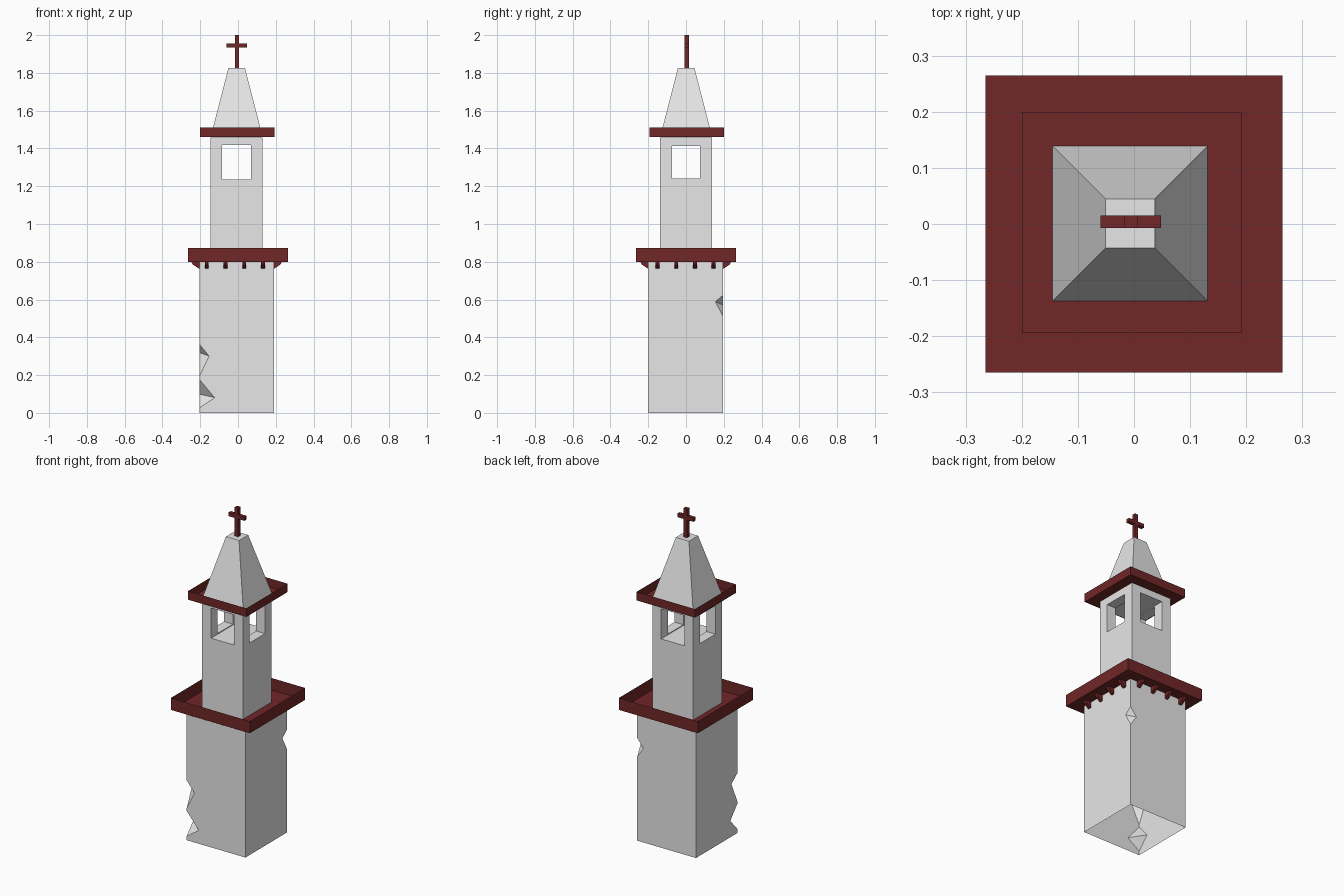
import bpy, bmesh
from mathutils import Vector

cube = bpy.data.objects.get("Cube")
if cube:
    bpy.data.objects.remove(cube)


def material(name, rgb):
    m = bpy.data.materials.new(name)
    m.use_nodes = True
    m.diffuse_color = (*rgb, 1)
    m.node_tree.nodes["Principled BSDF"].inputs["Base Color"].default_value = (*rgb, 1)
    return m


STONE = material("grey stone", (0.8, 0.8, 0.8))
TRIM = material("dark red trim", (0.165, 0.02, 0.021))


def make(name, bm, mat):
    bmesh.ops.recalc_face_normals(bm, faces=bm.faces)
    mesh = bpy.data.meshes.new(name)
    bm.to_mesh(mesh)
    bm.free()
    obj = bpy.data.objects.new(name, mesh)
    bpy.context.collection.objects.link(obj)
    mesh.materials.append(mat)
    return obj


def box(name, lo, hi, mat, skip=()):
    """Box between two corners; skip lists caps (+1 top, -1 bottom) left open."""
    bm = bmesh.new()
    bmesh.ops.create_cube(bm, size=1)
    for v in bm.verts:
        v.co = [lo[i] if v.co[i] < 0 else hi[i] for i in range(3)]
    open_caps(bm, skip, lo[2], hi[2])
    return make(name, bm, mat)


def open_caps(bm, skip, bottom, top):
    bm.normal_update()
    levels = [top if s > 0 else bottom for s in skip]
    caps = [f for f in bm.faces if any(
        all(abs(v.co.z - z) < 1e-4 for v in f.verts) for z in levels)]
    bmesh.ops.delete(bm, geom=caps, context="FACES")


def cut(obj, cutters):
    """Subtract the cutters, then discard them."""
    for c in cutters:
        mod = obj.modifiers.new("cut", "BOOLEAN")
        mod.operation, mod.solver, mod.object = "DIFFERENCE", "EXACT", c
        c.hide_render = True
    graph = bpy.context.evaluated_depsgraph_get()
    mesh = bpy.data.meshes.new_from_object(obj.evaluated_get(graph))
    obj.modifiers.clear()
    obj.data = mesh
    for c in cutters:
        bpy.data.objects.remove(c)


def chip(corner, bottom, mid, top, reach_x, reach_y):
    """Faceted wedge that breaks a piece off a vertical corner."""
    cx, cy = corner
    sx, sy = (1 if cx > 0 else -1), (1 if cy > 0 else -1)
    e = 0.003
    ox, oy = cx + sx * e, cy + sy * e
    points = [(ox, oy, bottom), (ox, oy, top),
              (cx - sx * reach_x, oy, mid), (ox, cy - sy * reach_y, mid + 0.02),
              (cx + sx * 0.1, cy + sy * 0.1, mid)]
    bm = bmesh.new()
    for p in points:
        bm.verts.new(p)
    bmesh.ops.convex_hull(bm, input=bm.verts)
    return make("chip_cutter", bm, STONE)


# Lower shaft with broken corners, open underneath
front, back = (-0.205, -0.2), (0.19, 0.197)
shaft = box("lower_shaft", (*front, 0), (*back, 0.8), STONE)
cut(shaft, [chip(front, 0.18, 0.3, 0.37, 0.055, 0.06),
            chip(front, 0.02, 0.08, 0.185, 0.085, 0.07),
            chip(back, 0.5, 0.57, 0.63, 0.045, 0.045)])
bm = bmesh.new()
bm.from_mesh(shaft.data)
open_caps(bm, (-1, 1), 0, 0.8)
bm.to_mesh(shaft.data)
bm.free()

# Thin open-topped balcony trays
box("lower_balcony", (-0.265, -0.265, 0.8), (0.265, 0.265, 0.873), TRIM, skip=(1,))
box("upper_balcony", (-0.2, -0.194, 1.46), (0.192, 0.2, 1.512), TRIM, skip=(1,))

# Belfry pierced by crossing window openings
belfry = box("belfry", (-0.145, -0.137, 0.8), (0.13, 0.138, 1.459), STONE)
cut(belfry, [box("window_cutter", (-0.085, -0.3, 1.235), (0.07, 0.3, 1.418), STONE),
             box("window_cutter", (-0.3, -0.075, 1.24), (0.3, 0.073, 1.413), STONE)])

# Tapered spire
bm = bmesh.new()
bmesh.ops.create_cube(bm, size=1)
for v in bm.verts:
    half = 0.138 if v.co.z < 0 else 0.044
    z = 1.461 if v.co.z < 0 else 1.825
    v.co = Vector((-0.007 + (half if v.co.x > 0 else -half),
                   0.001 + (half if v.co.y > 0 else -half), z))
make("spire", bm, STONE)

# Cross on top
box("cross_upright", (-0.017, -0.007, 1.825), (0.006, 0.015, 2.0), TRIM)
box("cross_bar", (-0.06, -0.007, 1.934), (0.048, 0.015, 1.956), TRIM)

# Sloped brackets beneath the lower balcony, four on each side
PROFILE = [(0, 0.8), (0.042, 0.8), (0.034, 0.785), (0.004, 0.765), (0, 0.765)]


def bracket(base, along, out):
    bm = bmesh.new()
    rings = []
    for side in (-0.01, 0.01):
        rings.append(bm.faces.new([bm.verts.new(
            base + along * side + out * d + Vector((0, 0, z))) for d, z in PROFILE]))
    a, b = (list(f.verts) for f in rings)
    for i in range(len(a)):
        j = (i + 1) % len(a)
        bm.faces.new((a[i], a[j], b[j], b[i]))
    make("bracket", bm, TRIM)


X, Y = Vector((1, 0, 0)), Vector((0, 1, 0))
for i in range(4):
    t = -0.165 + i * 0.099
    bracket(X * t + Y * front[1], X, -Y)
    bracket(X * t + Y * back[1], X, Y)
    bracket(Y * (t + 0.014) + X * front[0], Y, -X)
    bracket(Y * (t + 0.014) + X * back[0], Y, X)
